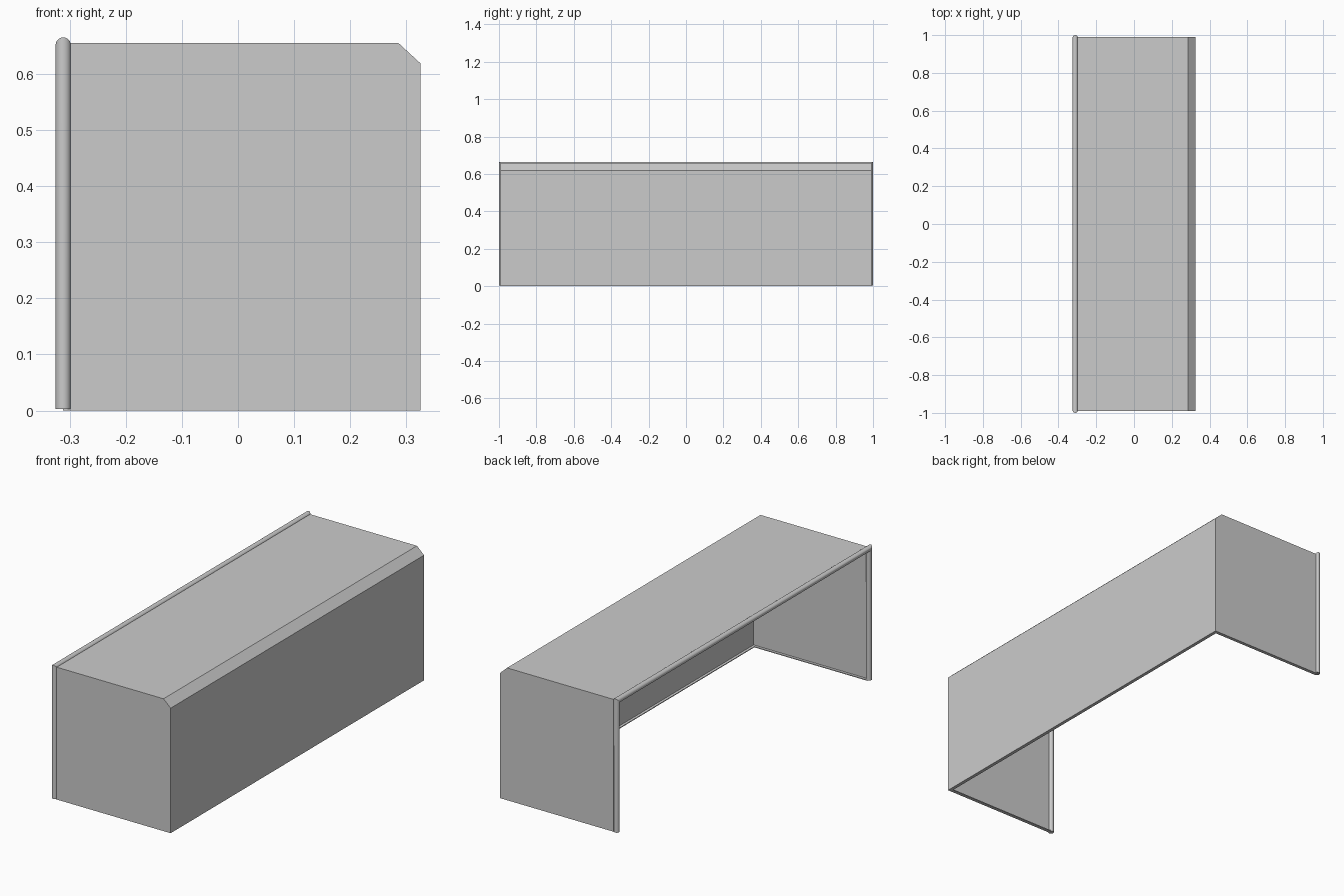
import bpy, bmesh, math

if "Cube" in bpy.data.objects:
    bpy.data.objects.remove(bpy.data.objects["Cube"])

mat = bpy.data.materials.new("light grey")
mat.diffuse_color = (0.6, 0.6, 0.6, 1)
mat.use_nodes = True
mat.node_tree.nodes["Principled BSDF"].inputs["Base Color"].default_value = mat.diffuse_color

X, Y, TOP = 0.325, 0.991, 0.655      # outer sheet limits
R, TX = 0.0135, -0.3115              # rolled rim radius and centre


def finish(name, bm):
    bmesh.ops.recalc_face_normals(bm, faces=bm.faces)
    me = bpy.data.meshes.new(name)
    bm.to_mesh(me)
    bm.free()
    ob = bpy.data.objects.new(name, me)
    bpy.context.collection.objects.link(ob)
    me.materials.append(mat)
    return ob


def prism(name, outline, place, a, b):
    """Solid between two copies of an outline, placed at depth a and b."""
    bm = bmesh.new()
    lo = [bm.verts.new(place(p, q, a)) for p, q in outline]
    hi = [bm.verts.new(place(p, q, b)) for p, q in outline]
    n = len(outline)
    bm.faces.new(lo)
    bm.faces.new(hi)
    for i in range(n):
        j = (i + 1) % n
        bm.faces.new((lo[i], lo[j], hi[j], hi[i]))
    return finish(name, bm)


def xz(p, q, d):
    return (p, d, q)


def xy(p, q, d):
    return (p, q, d)


T = 0.004  # sheet thickness
# top, chamfer and long front panel in one bent sheet
prism("bent_cover_sheet",
      [(TX, TOP), (0.286, TOP), (X, 0.619), (X, 0), (X - T, 0),
       (X - T, 0.619 - T * 0.4), (0.286 - T * 0.4, TOP - T), (TX, TOP - T)],
      xz, -Y, Y)

# end panels
for s, side in ((-1, "front"), (1, "back")):
    prism(side + "_end_panel",
          [(TX, 0.001), (X, 0.001), (X, 0.619), (0.286, TOP), (TX, TOP)],
          xz, s * Y, s * (Y - T))

# inward flange around the bottom edge
W = 0.017
prism("bottom_flange",
      [(TX, -Y), (X, -Y), (X, Y), (TX, Y), (TX, Y - W), (X - W, Y - W),
       (X - W, -Y + W), (TX, -Y + W)],
      xy, 0, 0.004)

# rolled rim around the open side, with mitred corners
bm = bmesh.new()
N = 24
rings = []
for s, up in ((-1, 0), (-1, 1), (1, 1), (1, 0)):
    ring = []
    for i in range(N):
        a = 2 * math.pi * i / N
        o = R * math.sin(a)
        z = 0.665 - R + o if up else 0.003
        ring.append(bm.verts.new((TX + R * math.cos(a), s * (1 - R + o), z)))
    rings.append(ring)
for r0, r1 in zip(rings, rings[1:]):
    for i in range(N):
        j = (i + 1) % N
        bm.faces.new((r0[i], r0[j], r1[j], r1[i]))
bm.faces.new(rings[0])
bm.faces.new(rings[-1])
rim = finish("rolled_rim", bm)
bpy.context.view_layer.objects.active = rim
rim.select_set(True)
bpy.ops.object.shade_smooth_by_angle(angle=math.radians(30))
